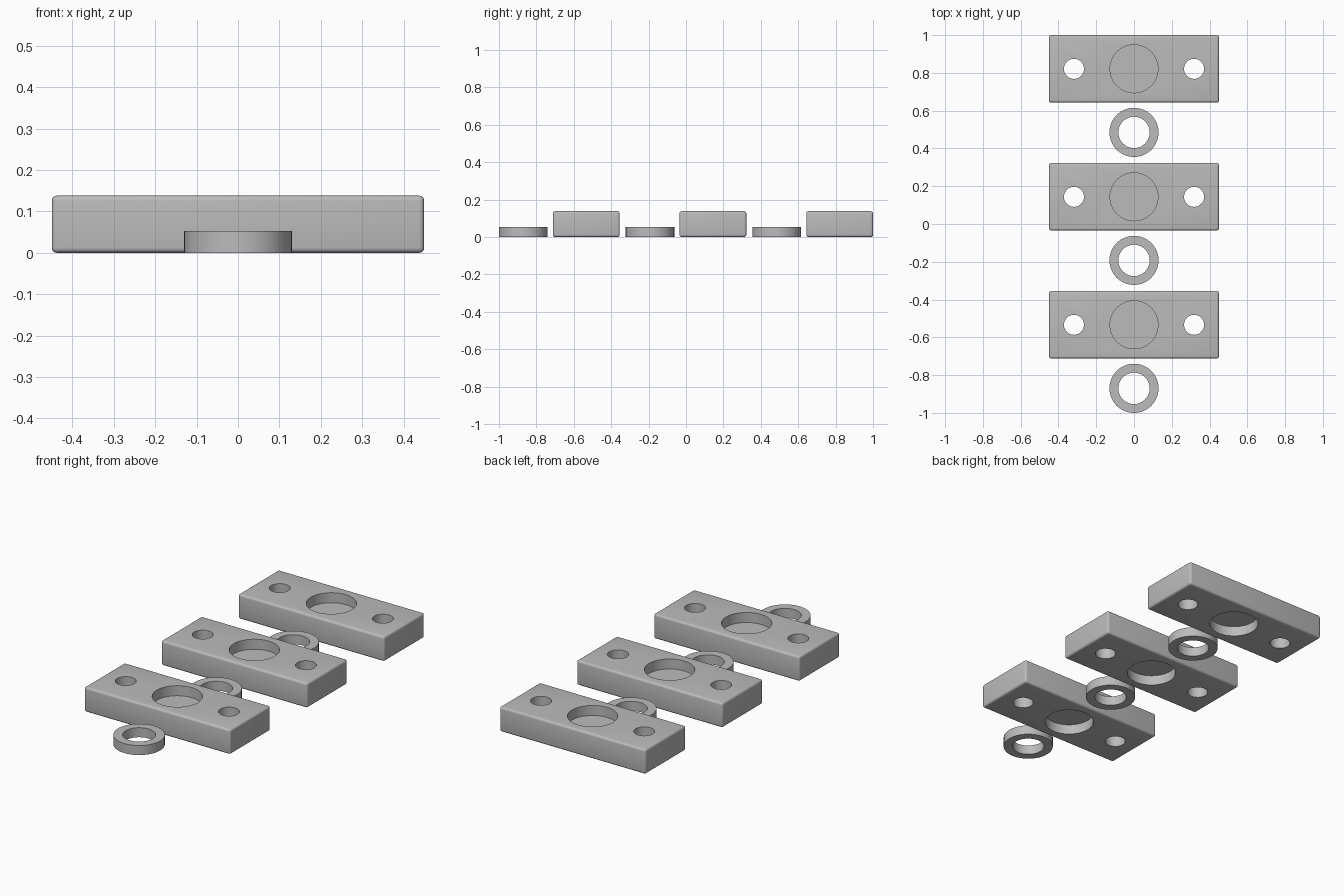
import bpy
import math

if "Cube" in bpy.data.objects:
    bpy.data.objects.remove(bpy.data.objects["Cube"], do_unlink=True)

grey = bpy.data.materials.new("plain grey")
grey.use_nodes = True
grey.diffuse_color = (0.5, 0.5, 0.5, 1)
grey.node_tree.nodes["Principled BSDF"].inputs["Base Color"].default_value = (0.5, 0.5, 0.5, 1)

WIDTH, DEPTH, HEIGHT = 0.90, 0.357, 0.138
POCKET_R, POCKET_DEPTH = 0.127, 0.056
HOLE_R, HOLE_X = 0.053, 0.318
RING_OUT, RING_IN, RING_H = 0.13, 0.083, 0.053
PITCH = 0.6775


def cylinder(name, radius, x, y, z0, z1):
    bpy.ops.mesh.primitive_cylinder_add(vertices=64, radius=radius, depth=z1 - z0,
                                        location=(x, y, (z0 + z1) / 2))
    ob = bpy.context.object
    ob.name = name
    ob.hide_render = True
    return ob


def activate(ob):
    bpy.ops.object.select_all(action='DESELECT')
    ob.select_set(True)
    bpy.context.view_layer.objects.active = ob


def cut(ob, cutters):
    for c in cutters:
        mod = ob.modifiers.new("cut", 'BOOLEAN')
        mod.operation = 'DIFFERENCE'
        mod.solver = 'EXACT'
        mod.object = c
        activate(ob)
        bpy.ops.object.modifier_apply(modifier=mod.name)
        bpy.data.objects.remove(c, do_unlink=True)


def finish(ob):
    ob.hide_render = False
    ob.data.materials.clear()
    ob.data.materials.append(grey)
    activate(ob)
    bpy.ops.object.shade_smooth_by_angle(angle=math.radians(35))


def block(name, y):
    # Slab with softened edges
    bpy.ops.mesh.primitive_cube_add(size=1, location=(0, y, HEIGHT / 2))
    ob = bpy.context.object
    ob.name = name
    ob.scale = (WIDTH, DEPTH, HEIGHT)
    bpy.ops.object.transform_apply(location=False, rotation=False, scale=True)
    bevel = ob.modifiers.new("rounded edges", 'BEVEL')
    bevel.width = 0.012
    bevel.segments = 4
    bpy.ops.object.modifier_apply(modifier=bevel.name)
    # Blind pockets above and below a thin web, and two through holes
    cut(ob, [
        cylinder("top_pocket", POCKET_R, 0, y, HEIGHT - POCKET_DEPTH, HEIGHT + 0.1),
        cylinder("bottom_pocket", POCKET_R, 0, y, -0.1, POCKET_DEPTH),
        cylinder("left_hole", HOLE_R, HOLE_X, y, -0.1, HEIGHT + 0.1),
        cylinder("right_hole", HOLE_R, -HOLE_X, y, -0.1, HEIGHT + 0.1),
    ])
    finish(ob)


def ring(name, y):
    ob = cylinder(name, RING_OUT, 0, y, 0, RING_H)
    cut(ob, [cylinder("ring_bore", RING_IN, 0, y, -0.1, RING_H + 0.1)])
    finish(ob)


# Three pairs of block and ring along the depth
for i, place in enumerate(("back", "middle", "front")):
    block(place + "_block", 1 - DEPTH / 2 - i * PITCH)
    ring(place + "_ring", -1 + RING_OUT + (2 - i) * PITCH)
